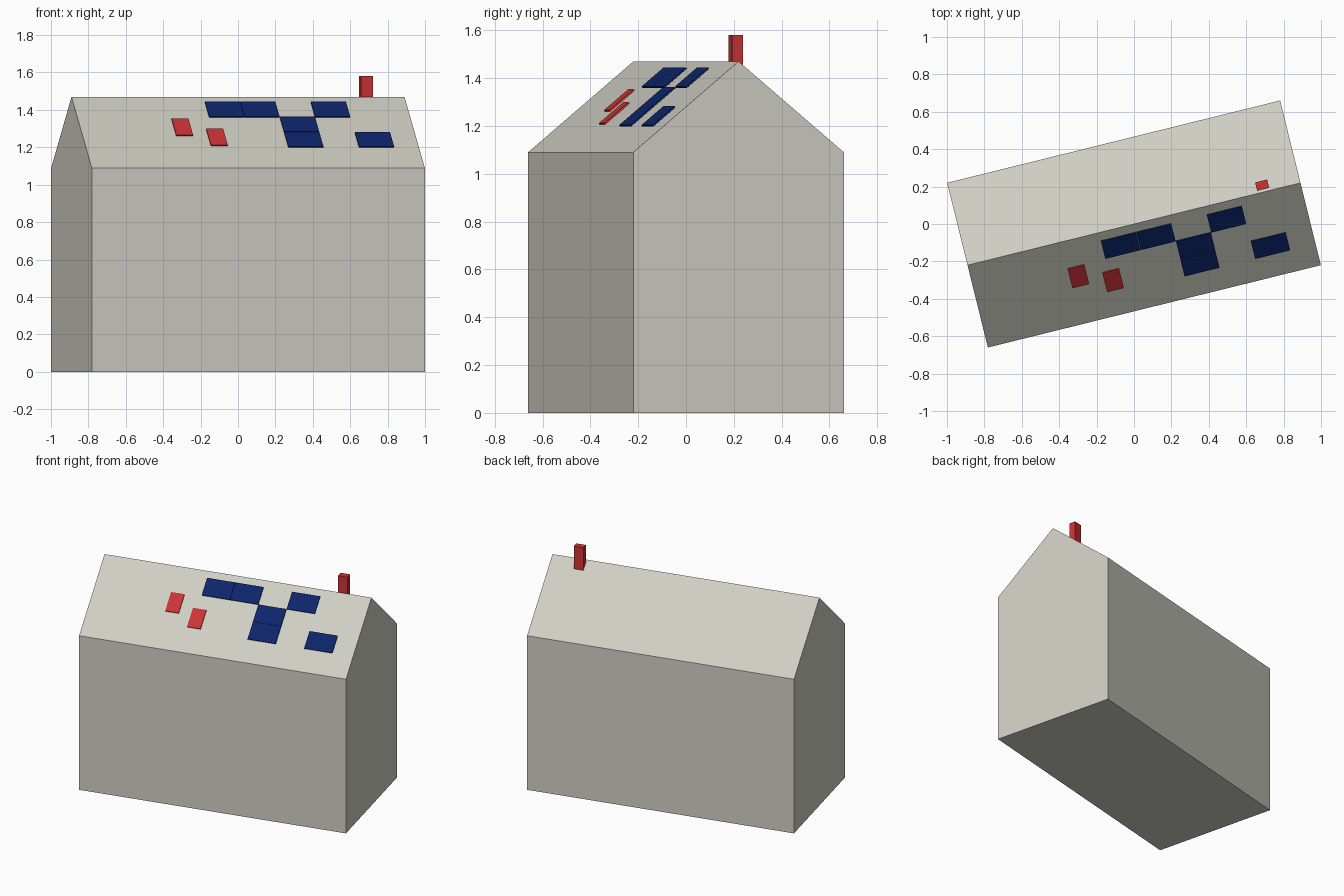
import bpy
import math
from mathutils import Matrix, Vector

if "Cube" in bpy.data.objects:
    bpy.data.objects.remove(bpy.data.objects["Cube"])

HALF_L, HALF_W = 0.917, 0.4535      # half length and half width of the house
EAVE, RIDGE = 1.09, 1.47
TURN = Matrix.Rotation(math.atan2(0.44, 1.78), 4, 'Z')   # house stands turned on its plot
NORMAL = Vector((0, -(RIDGE - EAVE), HALF_W)).normalized()  # front roof slope


def material(name, rgb):
    m = bpy.data.materials.new(name)
    m.diffuse_color = (*rgb, 1)
    m.use_nodes = True
    m.node_tree.nodes["Principled BSDF"].inputs["Base Color"].default_value = m.diffuse_color
    return m


stone = material("pale_stone", (0.62, 0.62, 0.55))
red = material("brick_red", (0.60, 0.033, 0.035))
blue = material("panel_blue", (0.004, 0.018, 0.145))


def prism(name, base, offset, mat):
    """Closed solid: a base polygon swept along an offset."""
    n = len(base)
    base = [Vector(p) for p in base]
    verts = base + [p + Vector(offset) for p in base]
    faces = [tuple(reversed(range(n))), tuple(range(n, 2 * n))]
    faces += [(i, (i + 1) % n, (i + 1) % n + n, i + n) for i in range(n)]
    mesh = bpy.data.meshes.new(name)
    mesh.from_pydata(verts, [], faces)
    mesh.materials.append(mat)
    mesh.transform(TURN)
    mesh.update()
    obj = bpy.data.objects.new(name, mesh)
    bpy.context.collection.objects.link(obj)
    return obj


def roof_plate(name, u0, u1, v0, v1, low, high, mat):
    """Thin plate parallel to the front roof slope."""
    def on_roof(u, v):
        z = RIDGE + v * (RIDGE - EAVE) / HALF_W
        return Vector((u, v, z)) + NORMAL * low
    base = [on_roof(u0, v0), on_roof(u1, v0), on_roof(u1, v1), on_roof(u0, v1)]
    return prism(name, base, NORMAL * (high - low), mat)


# House body: gable profile swept along its length
gable = [(-HALF_W, 0), (HALF_W, 0), (HALF_W, EAVE), (0, RIDGE), (-HALF_W, EAVE)]
prism("house_body", [(-HALF_L, y, z) for y, z in gable], (2 * HALF_L, 0, 0), stone)

# Solar panels on a regular grid (column, row) down from the ridge
PW, PH = 0.1945, 0.0965
for i, (col, row) in enumerate([(-1, 0), (0, 0), (2, 0), (1, 1), (1, 2), (3, 2)]):
    u, v = col * PW, -0.041 - row * PH
    roof_plate(f"solar_panel_{i + 1}", u + 0.001, u + PW - 0.001,
               v - PH + 0.001, v, 0.005, 0.012, blue)

# Roof windows
for i, (u, v) in enumerate([(-0.402, -0.25), (-0.227, -0.315)]):
    roof_plate(f"roof_window_{i + 1}", u, u + 0.092, v, v + 0.105, -0.001, 0.007, red)

# Chimney just behind the ridge
cu, cv, hw, hd = 0.715, 0.037, 0.033, 0.023
prism("chimney", [(cu - hw, cv - hd, 1.40), (cu + hw, cv - hd, 1.40),
                  (cu + hw, cv + hd, 1.40), (cu - hw, cv + hd, 1.40)],
      (0, 0, 0.18), red)
